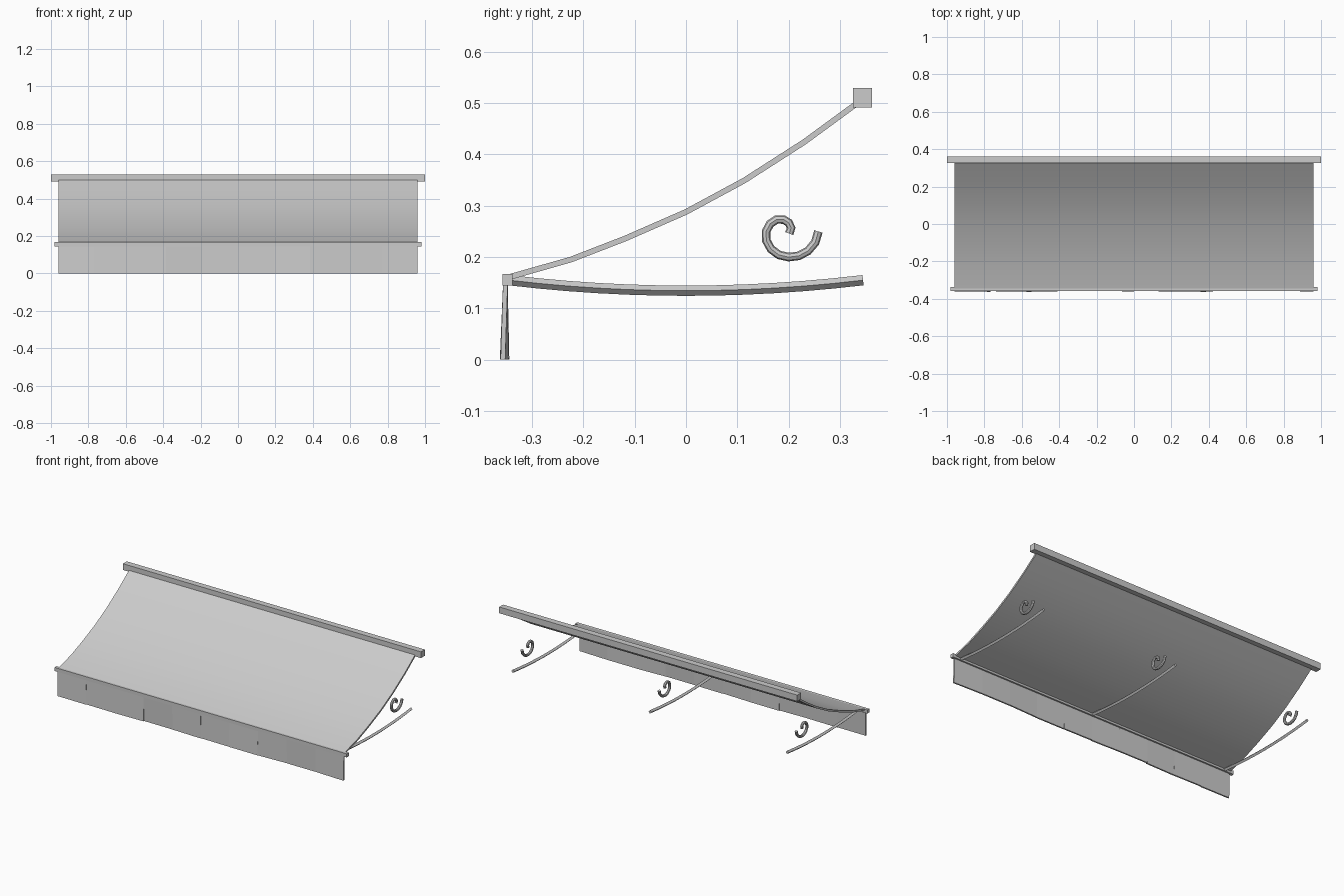
import bpy, bmesh, math, random
from mathutils import Vector

if "Cube" in bpy.data.objects:
    bpy.data.objects.remove(bpy.data.objects["Cube"])

random.seed(4)
grey = bpy.data.materials.new("light grey")
grey.diffuse_color = (0.6, 0.6, 0.6, 1)
grey.use_nodes = True
grey.node_tree.nodes["Principled BSDF"].inputs["Base Color"].default_value = grey.diffuse_color


def finish(name, bm, smooth=None):
    bmesh.ops.recalc_face_normals(bm, faces=bm.faces)
    me = bpy.data.meshes.new(name)
    bm.to_mesh(me)
    bm.free()
    me.materials.append(grey)
    ob = bpy.data.objects.new(name, me)
    bpy.context.collection.objects.link(ob)
    if smooth:
        bpy.ops.object.select_all(action='DESELECT')
        ob.select_set(True)
        bpy.context.view_layer.objects.active = ob
        bpy.ops.object.shade_smooth_by_angle(angle=math.radians(smooth))
    return ob


def loft(bm, rings):
    """Skin equal rings of points and cap both ends."""
    rows = [[bm.verts.new(p) for p in ring] for ring in rings]
    n = len(rows[0])
    for a, b in zip(rows, rows[1:]):
        for i in range(n):
            j = (i + 1) % n
            bm.faces.new((a[i], a[j], b[j], b[i]))
    bm.faces.new(rows[0])
    bm.faces.new(rows[-1])


def normals(path):
    """Normals of a (y, z) path."""
    out = []
    for i in range(len(path)):
        a, b = path[max(i - 1, 0)], path[min(i + 1, len(path) - 1)]
        t = (Vector(b) - Vector(a)).normalized()
        out.append(Vector((-t.y, t.x)))
    return out


def tube(name, x, path, radius, sides, smooth=None):
    bm = bmesh.new()
    rings = []
    for p, n in zip(path, normals(path)):
        ring = []
        for k in range(sides):
            a = math.tau * k / sides
            c, s = radius * math.cos(a), radius * math.sin(a)
            ring.append((x + s, p[0] + n.x * c, p[1] + n.y * c))
        rings.append(ring)
    loft(bm, rings)
    return finish(name, bm, smooth)


def bar(name, half, y0, y1, z0, z1):
    bm = bmesh.new()
    loft(bm, [[(x, y0, z0), (x, y1, z0), (x, y1, z1), (x, y0, z1)] for x in (-half, half)])
    return finish(name, bm)


# Rails along the wall and the front edge
bar("wall_rail", 1.0, 0.325, 0.362, 0.492, 0.53)
bar("front_rail", 0.98, -0.358, -0.338, 0.145, 0.167)

# Sagging canopy sheet
sag = [(-0.345, 0.161), (-0.225, 0.195), (-0.119, 0.236), (0, 0.288),
       (0.113, 0.349), (0.23, 0.424), (0.342, 0.506)]
bm = bmesh.new()
off = [n * 0.0055 for n in normals(sag)]
loft(bm, [[(-0.96, p[0] - o.x, p[1] - o.y), (0.96, p[0] - o.x, p[1] - o.y),
           (0.96, p[0] + o.x, p[1] + o.y), (-0.96, p[0] + o.x, p[1] + o.y)]
          for p, o in zip(sag, off)])
finish("canopy", bm, 30)

# Valance of ten hanging flaps, each slightly twisted at its hem
width = 1.92 / 10
for i in range(10):
    x0 = -0.96 + i * width
    bm = bmesh.new()
    rings = []
    for x in (x0, x0 + width):
        hem = -0.3535 + random.uniform(-0.0055, 0.0055)
        rings.append([(x, hem - 0.0045, 0), (x, hem + 0.0045, 0),
                      (x, -0.3475, 0.15), (x, -0.3565, 0.15)])
    loft(bm, rings)
    finish(f"valance_flap_{i + 1}", bm, 30)

# Three bowed support arms, each with a scroll above it
arm = [(y, 0.1345 + 0.0205 * (y / 0.345) ** 2) for y in [-0.345 + 0.0575 * k for k in range(13)]]
radii = [0.058, 0.056, 0.0535, 0.0515, 0.05, 0.0495, 0.0485, 0.047, 0.044, 0.039, 0.033, 0.025, 0.017]
scroll = [(0.2 + r * math.cos(-math.pi * k / 8), 0.25 + r * math.sin(-math.pi * k / 8))
          for k, r in enumerate(radii)] + [(0.205, 0.257), (0.201, 0.246)]
for side, x in (("left", -0.92), ("middle", 0), ("right", 0.92)):
    tube(f"support_arm_{side}", x, arm, 0.01, 4)
    tube(f"scroll_{side}", x, scroll, 0.0085, 8, 30)
